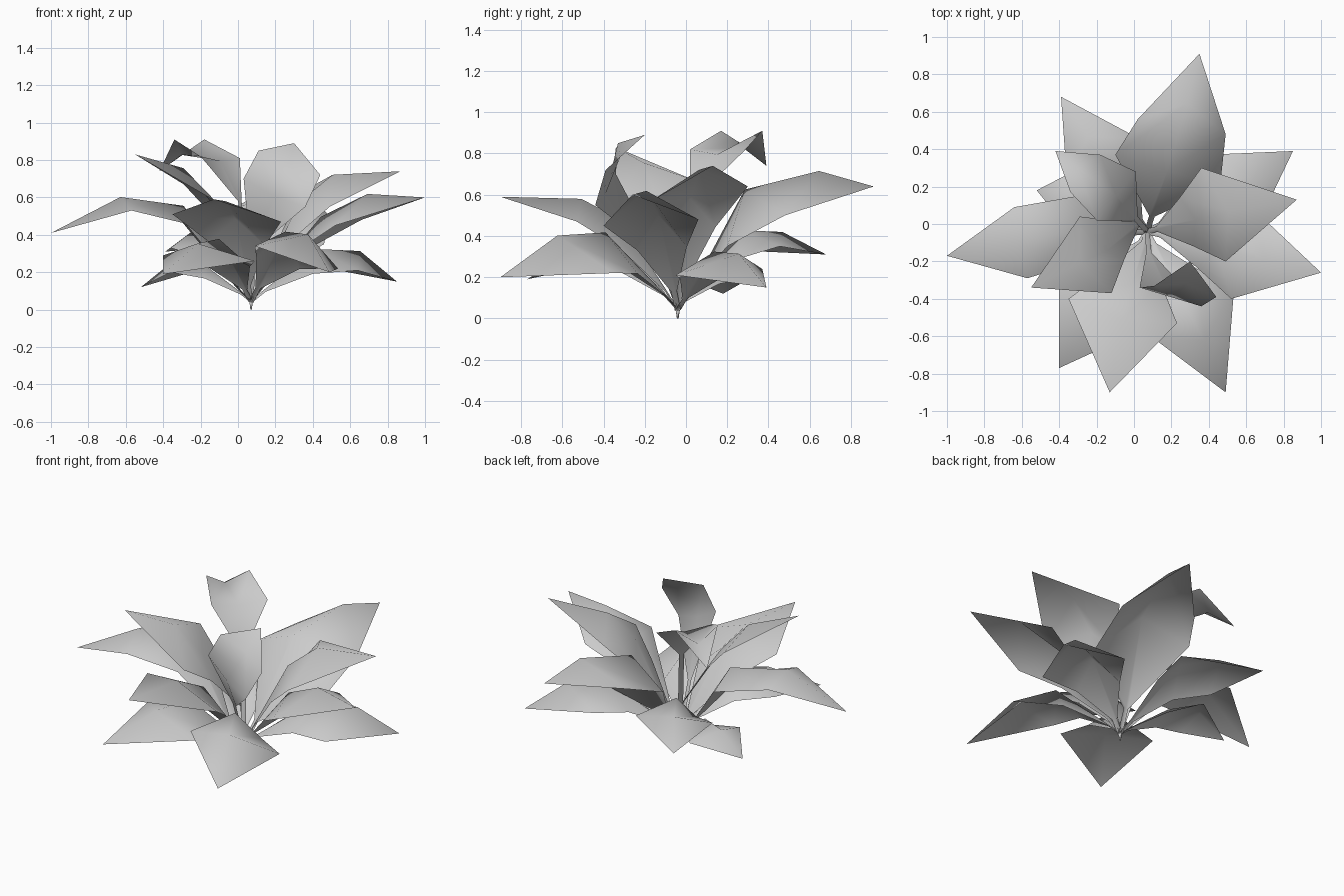
import bpy
import bmesh
from mathutils import Vector

cube = bpy.data.objects.get("Cube")
if cube:
    bpy.data.objects.remove(cube, do_unlink=True)

grey = bpy.data.materials.new("leaf grey")
grey.use_nodes = True
grey.diffuse_color = (0.6, 0.6, 0.6, 1)
grey.node_tree.nodes["Principled BSDF"].inputs["Base Color"].default_value = grey.diffuse_color

CROWN = Vector((0.07, -0.04, 0.04))
UP = Vector((0, 0, 1))


def finish(name, bm):
    mesh = bpy.data.meshes.new(name)
    bm.to_mesh(mesh)
    bm.free()
    mesh.materials.append(grey)
    mesh.polygons.foreach_set("use_smooth", [True] * len(mesh.polygons))
    obj = bpy.data.objects.new(name, mesh)
    bpy.context.collection.objects.link(obj)
    return obj


def leaf(name, tip, left, right, rise=0.1, bow=0.12, reach=0.25, lower=None, neck=None):
    """Folded leaf: thin stalk, two cross rows with a raised midrib, and a point."""
    tip, left, right = Vector(tip), Vector(left), Vector(right)
    across = (right - left).normalized() * 0.015
    rib = ((left + right) / 2).lerp(tip, reach) + UP * rise
    neck = Vector(neck) if neck else CROWN.lerp(rib, 0.12) + UP * bow * 0.2
    if lower:
        low_left, low_right = map(Vector, lower)
        low_rib = (low_left + low_right) / 2 + UP * bow
    else:
        low_left = neck.lerp(left, 0.52) + UP * bow * 0.3
        low_right = neck.lerp(right, 0.52) + UP * bow * 0.3
        low_rib = CROWN.lerp(rib, 0.6) + UP * bow
    rows = [(CROWN - across, CROWN + UP * 0.01, CROWN + across),
            (neck - across, neck + UP * 0.01, neck + across),
            (low_left, low_rib, low_right), (left, rib, right)]
    bm = bmesh.new()
    rows = [[bm.verts.new(p) for p in row] for row in rows]
    point = bm.verts.new(tip)
    for a, b in zip(rows, rows[1:]):
        for i in range(2):
            bm.faces.new((a[i], a[i + 1], b[i + 1], b[i]))
    for i in range(2):
        bm.faces.new((rows[-1][i], rows[-1][i + 1], point))
    return finish(name, bm)


# Low outer leaves that droop towards the ground
leaf("low_leaf_front_left", (.49, -.9, .2), (.535, -.35, .22), (.09, -.6, .34),
     rise=.15, bow=.16, reach=.35)
leaf("low_leaf_front_right", (-.4, -.77, .19), (.09, -.545, .26), (-.4, -.31, .29), bow=.15)
leaf("low_leaf_side_left", (.85, .39, .15), (.38, .37, .24), (.64, -.05, .21),
     rise=.12, bow=.12, reach=.42)
leaf("low_leaf_side_right", (-.52, .18, .12), (-.36, -.02, .2), (-.25, .32, .2), rise=.07, bow=.08)
leaf("low_leaf_back", (-.39, .68, .31), (-.36, .25, .33), (.03, .455, .35),
     rise=.09, bow=.16, reach=.35)

# Long middle leaves
leaf("long_leaf_front", (-.13, -.9, .59), (.23, -.53, .47), (-.35, -.4, .51),
     rise=.08, bow=.12, reach=.1)
leaf("long_leaf_left", (1, -.26, .6), (.66, .06, .48), (.52, -.4, .45), rise=.12, bow=.11)
leaf("long_leaf_right", (-1, -.17, .41), (-.57, -.29, .53), (-.64, .09, .55),
     rise=.07, bow=.09, reach=.06, lower=((-.28, -.2, .46), (-.3, .15, .47)))
leaf("long_leaf_back", (.35, .91, .64), (.02, .56, .56), (.49, .48, .5),
     rise=.15, bow=.2, reach=.32, lower=((-.1, .37, .5), (.46, .2, .35)))

# Raised inner leaves
leaf("high_leaf_left", (.87, .13, .74), (.36, .3, .64), (.49, -.2, .55), bow=.13, reach=.18)
leaf("high_leaf_right", (-.55, -.34, .83), (-.12, -.37, .58), (-.29, .04, .67),
     rise=.08, neck=(.02, 0, .26))

# Tallest leaves: one bends outwards, the other curls back over the crown
leaf("bent_leaf", (-.42, .39, .74), (-.34, .17, .91), (-.18, .37, .91), rise=-.04, bow=-.02,
     lower=((-.2, .02, .82), (.01, .28, .81)), neck=(.01, .03, .58))
leaf("curled_leaf", (.3, -.2, .89), (.44, -.39, .72), (.11, -.33, .85), rise=-.03, bow=-.02,
     lower=((.36, -.44, .55), (.03, -.34, .7)), neck=(.08, -.15, .33))

# Small stub below the crown
stub = bmesh.new()
bmesh.ops.create_cone(stub, segments=6, radius1=0.004, radius2=0.012, depth=0.05, cap_ends=True)
finish("stem_stub", stub).location = (CROWN.x, CROWN.y, 0.025)
